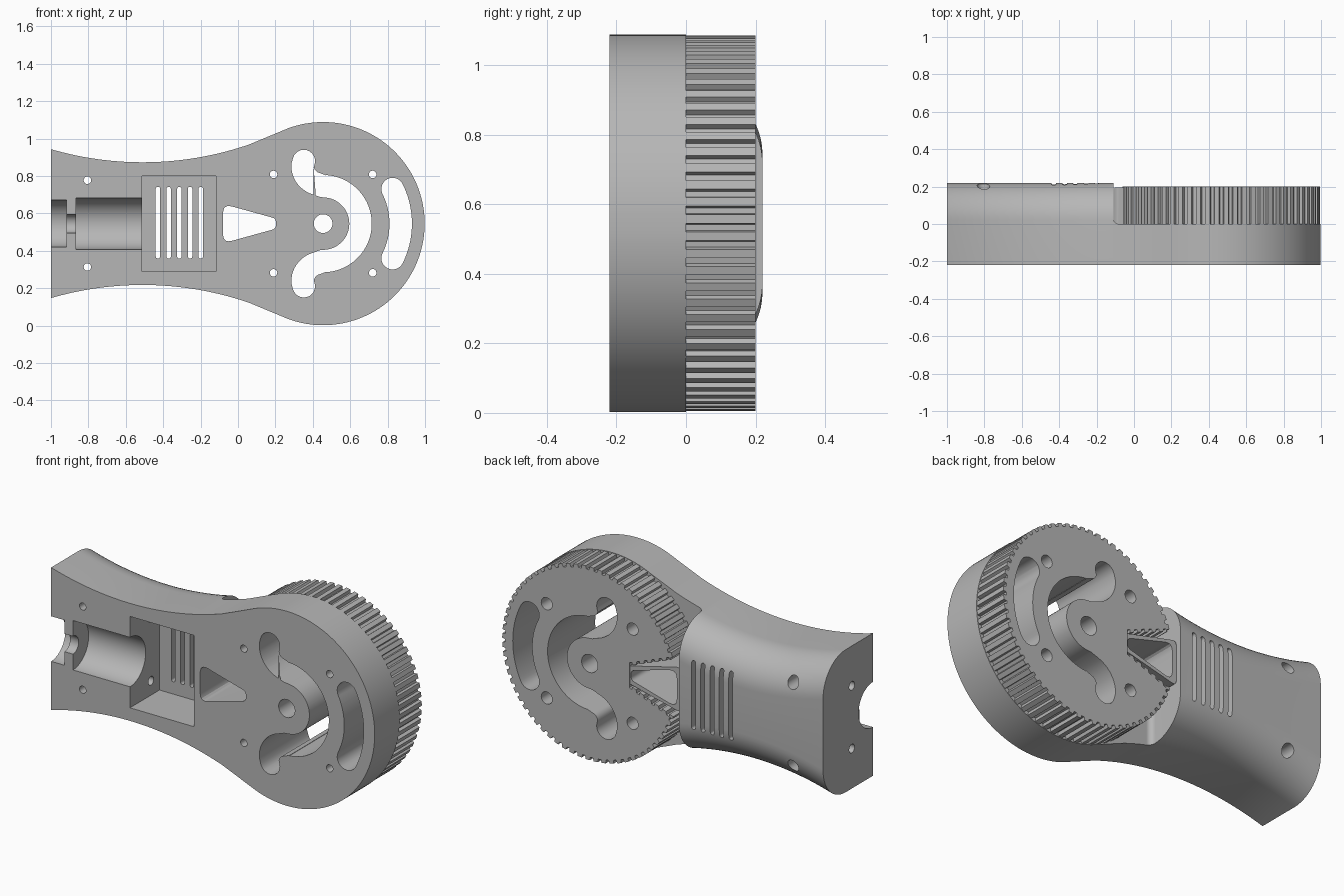
import bpy, bmesh, math
from mathutils import Vector

if "Cube" in bpy.data.objects:
    bpy.data.objects.remove(bpy.data.objects["Cube"])

CX, CZ = 0.455, 0.545          # wheel centre; CZ is also the mirror line

gray = bpy.data.materials.new("gray plastic")
gray.diffuse_color = (0.47, 0.47, 0.47, 1)
gray.use_nodes = True
gray.node_tree.nodes["Principled BSDF"].inputs["Base Color"].default_value = gray.diffuse_color


def finish(name, bm):
    bmesh.ops.recalc_face_normals(bm, faces=bm.faces[:])
    me = bpy.data.meshes.new(name)
    bm.to_mesh(me)
    bm.free()
    me.materials.append(gray)
    ob = bpy.data.objects.new(name, me)
    bpy.context.scene.collection.objects.link(ob)
    return ob


def loft(name, rings):
    """Solid skinned through a list of equal-length point rings."""
    bm = bmesh.new()
    vs = [[bm.verts.new(p) for p in r] for r in rings]
    n = len(vs[0])
    for a, b in zip(vs, vs[1:]):
        for i in range(n):
            bm.faces.new((a[i], a[(i + 1) % n], b[(i + 1) % n], b[i]))
    bm.faces.new(vs[0][::-1])
    bm.faces.new(vs[-1])
    return finish(name, bm)


def prism(name, pts, y0, y1):
    return loft(name, [[(x, y, z) for x, z in pts] for y in (y0, y1)])


def arc(cx, cz, r, a0, a1, n):
    return [(cx + r * math.cos(math.radians(a0 + (a1 - a0) * i / n)),
             cz + r * math.sin(math.radians(a0 + (a1 - a0) * i / n))) for i in range(n + 1)]


def disc(x, z, r, y0, y1):
    return prism("cutter", arc(x, z, r, 0, 352.5, 47), y0, y1)


def rod(r, x0, x1, y, z, n=64):
    ring = arc(y, z, r, 2, 362 - 360 / n, n - 1)
    return loft("cutter", [[(x, a, b) for a, b in ring] for x in (x0, x1)])


def stroke(path, w):
    """Outline of a path thickened by w each side, with round ends."""
    p = [Vector(q) for q in path]
    left, right = [], []
    for i, q in enumerate(p):
        d = (p[min(i + 1, len(p) - 1)] - p[max(i - 1, 0)]).normalized()
        nrm = Vector((-d.y, d.x)) * w
        left.append(tuple(q + nrm))
        right.append(tuple(q - nrm))
    ang = lambda v: math.degrees(math.atan2(v.y, v.x))
    e, s = ang(p[-1] - p[-2]), ang(p[0] - p[1])
    return (left + arc(p[-1].x, p[-1].y, w, e + 90, e - 90, 12)[1:-1] + right[::-1]
            + arc(p[0].x, p[0].y, w, s + 90, s - 90, 12)[1:-1])


def rounded(corners, r):
    """Polygon with each corner replaced by a small curve."""
    out = []
    for i, c in enumerate(corners):
        c = Vector(c)
        a, b = Vector(corners[i - 1]), Vector(corners[(i + 1) % len(corners)])
        k = min(r, (a - c).length * .4, (b - c).length * .4)
        p, q = c + (a - c).normalized() * k, c + (b - c).normalized() * k
        for t in (0, .2, .4, .6, .8, 1):
            out.append(tuple(p * (1 - t) ** 2 + c * 2 * t * (1 - t) + q * t * t))
    return out


def volume(me):
    bm = bmesh.new()
    bm.from_mesh(me)
    v = abs(bm.calc_volume())
    bm.free()
    return v


def combine(ob, others, op):
    """Boolean each helper into ob, keeping only sound results."""
    for o in others:
        before = volume(ob.data)
        for solver in ("EXACT", "MANIFOLD", "FLOAT"):
            m = ob.modifiers.new("combine", "BOOLEAN")
            m.operation, m.object, m.solver = op, o, solver
            bpy.context.view_layer.update()
            bm = bmesh.new()
            bm.from_object(ob, bpy.context.evaluated_depsgraph_get())
            ob.modifiers.clear()
            ratio = abs(bm.calc_volume()) / before
            good = len(bm.faces) > 6 and (.6 < ratio < 1.0005 if op == "DIFFERENCE" else .9995 < ratio < 2)
            if good:
                bm.to_mesh(ob.data)
            bm.free()
            if good:
                break
        bpy.data.objects.remove(o)


def half(x):
    """Half height of the outline: waist arc, straight flank, round head."""
    if x < .06:
        return 2.623 - math.sqrt(1.75 ** 2 - (x + .51) ** 2) - CZ
    xt = CX + .543 * math.cos(math.radians(110))
    if x < xt:
        a, b = half(.0599), .543 * math.sin(math.radians(110))
        return a + (b - a) * (x - .06) / (xt - .06)
    return math.sqrt(.543 ** 2 - (x - CX) ** 2)


def mirror(pts):
    return pts + [(x, 2 * CZ - z) for x, z in pts[::-1]]


# Body: one bar with a rounded back, swept along the whole outline
xs = [-1 + 1.06 * i / 38 for i in range(39)] + [.13, .2]
xs += [x for x, z in arc(CX, 0, .543, 110, 3, 44)]
rings = []
for x in xs:
    h = half(x)
    r = min(.2, h * .9)
    top = [(-.22, h)] + [(.22 - r + r * math.sin(t), h - r + r * math.cos(t))
                         for t in (math.pi / 2 * k / 14 for k in range(15))]
    rings.append([(x, y, CZ + z) for y, z in top] + [(x, y, CZ - z) for y, z in top[::-1]])
body = loft("handle_body", rings)

# Step down behind the head, with a small concave fillet at its foot
step = [(1.2, 0)] + arc(-.08, .03, .03, 270, 180, 8) + [(-.11, .4), (1.2, .4)]
combine(body, [loft("cutter", [[(x, y, z) for x, y in step] for z in (-.3, 1.4)])], "DIFFERENCE")

# Toothed wheel with a belt slot on the handle side
N, teeth = 68, []
for i in range(N):
    for f, r in ((0, .54), (.5, .54), (.58, .522), (.92, .522)):
        a = 2 * math.pi * (i + f) / N
        teeth.append((CX + r * math.cos(a), CZ + r * math.sin(a)))
wheel = prism("wheel", teeth, -.01, .2)
slot = []
for i in range(9):
    for f, d in ((0, 0), (.5, 0), (.58, .016), (.92, .016)):
        x = -.2 + .046 * (i + f)
        slot.append((x, CZ + .052 + .39 * (.214 - x) + d))
combine(wheel, [prism("cutter", mirror(slot), -.1, .3)], "DIFFERENCE")

# Wedge post that the belt wraps around
post = prism("wedge_post", rounded(mirror([(-.105, .672), (.24, .588)]), .03), -.013, .195)
combine(body, [wheel, post], "UNION")

cuts = []
# Pocket and vents
cuts.append(prism("cutter", mirror([(-.513, .80), (-.118, .80)]), -.3, .04))
for i in range(5):
    x = -.428 + .0572 * i
    cuts.append(prism("cutter", stroke([(x, .37), (x, .73)], .012), 0, .3))
# Stepped half-round channel in the front
for r, x0, x1 in ((.126, -1.1, -.918), (.05, -.93, -.85), (.138, -.865, -.5)):
    cuts.append(rod(r, x0, x1, -.22, CZ))
# Screw holes: through, wider at the back, plus two from the end
for s in (-1, 1):
    cuts.append(rod(.024, -1.1, -.45, -.035, CZ + s * .175, 24))
    for x, dz, y in ((-.805, .232, .08), (.19, .263, .08), (.72, .263, .08)):
        cuts.append(disc(x, CZ + s * dz, .02, -.3, .3))
        cuts.append(disc(x, CZ + s * dz, .034, y, .31))
# Centre hole, curved windows and wedge opening
cuts.append(disc(CX, CZ, .05, -.3, .3))
top = arc(CX, CZ, .2, 0, 90, 24)[1:] + arc(CX - .01, .855, .1, 260, 180, 12)[1:] + [(.352, .88)]
path = [(x, 2 * CZ - z) for x, z in top[::-1]] + [(CX + .2, CZ)] + top
cuts.append(prism("cutter", stroke(path, .06), -.3, .3))
cuts.append(prism("cutter", stroke(arc(CX, CZ, .415, -26.5, 26.5, 20), .06), -.3, .3))
cuts.append(prism("cutter", rounded(mirror([(-.08, .65), (.203, .572)]), .05), -.3, .3))
# Alignment marks on the back
for x0, x1, w in ((-1.05, -.89, .035), (-.175, -.12, .024)):
    cuts.append(prism("cutter", [(x0, CZ + w), (x1, CZ), (x0, CZ - w)], .19, .3))
combine(body, cuts, "DIFFERENCE")

bpy.context.view_layer.objects.active = body
body.select_set(True)
bpy.ops.object.shade_smooth_by_angle(angle=math.radians(25))
